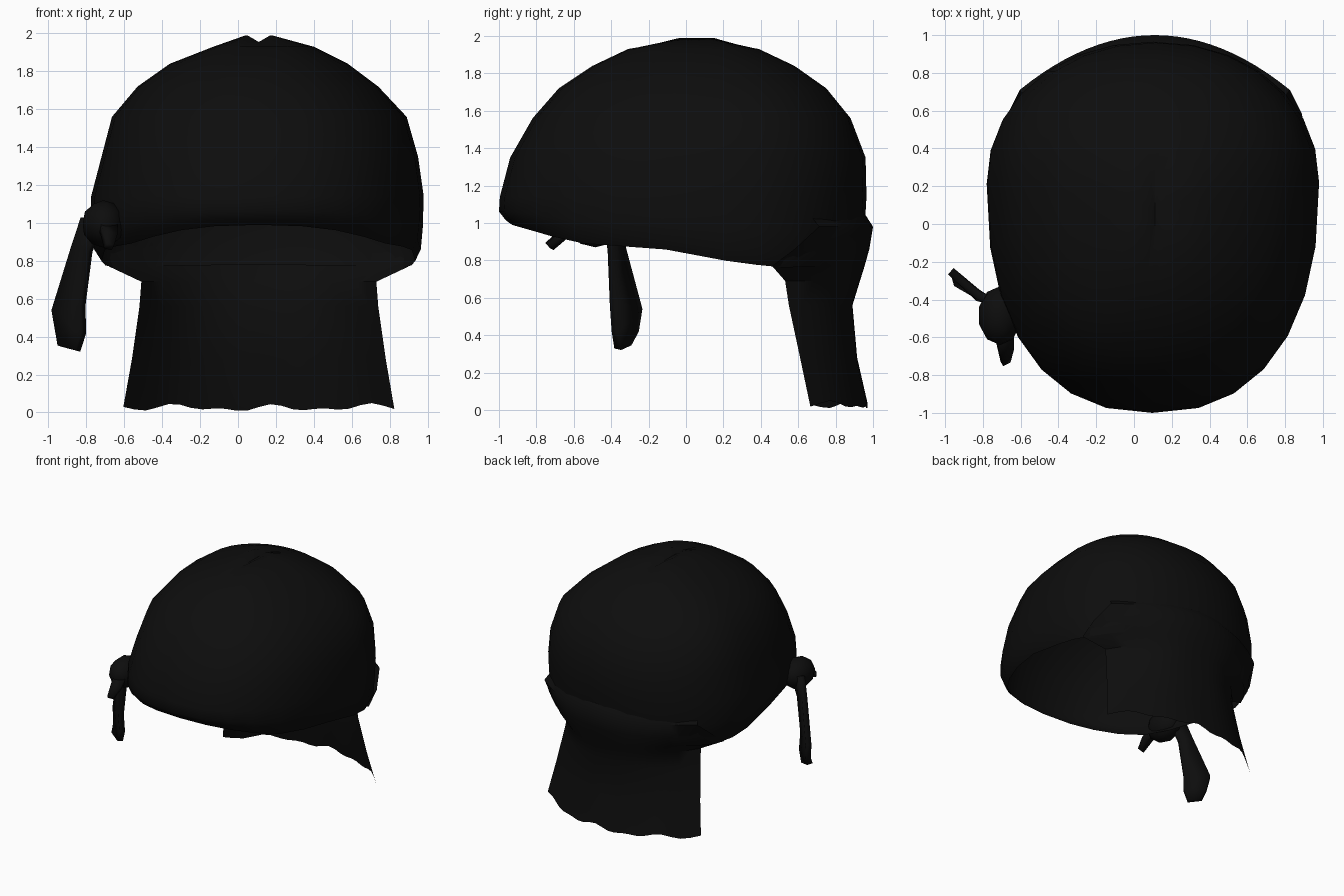
import bpy, bmesh, math

if "Cube" in bpy.data.objects:
    bpy.data.objects.remove(bpy.data.objects["Cube"])

cloth = bpy.data.materials.new("black cloth")
cloth.diffuse_color = (0.004, 0.004, 0.004, 1)
cloth.use_nodes = True
cloth.node_tree.nodes["Principled BSDF"].inputs["Base Color"].default_value = cloth.diffuse_color


def make(name, rows, closed=False, thickness=0.0, apex=None):
    """Skin a list of point rows into a smooth sheet."""
    bm = bmesh.new()
    grid = [[bm.verts.new(p) for p in row] for row in rows]
    n = len(rows[0])
    for a, b in zip(grid, grid[1:]):
        for i in range(n if closed else n - 1):
            j = (i + 1) % n
            bm.faces.new((a[i], a[j], b[j], b[i]))
    if apex:
        tip = bm.verts.new(apex)
        for i in range(n):
            bm.faces.new((grid[-1][i], grid[-1][(i + 1) % n], tip))
    bmesh.ops.recalc_face_normals(bm, faces=bm.faces)
    me = bpy.data.meshes.new(name)
    bm.to_mesh(me)
    bm.free()
    me.materials.append(cloth)
    ob = bpy.data.objects.new(name, me)
    bpy.context.collection.objects.link(ob)
    smooth(ob)
    if thickness:
        mod = ob.modifiers.new("thickness", 'SOLIDIFY')
        mod.thickness = thickness
        mod.offset = 0
    return ob


def smooth(ob):
    bpy.ops.object.select_all(action='DESELECT')
    ob.select_set(True)
    bpy.context.view_layer.objects.active = ob
    bpy.ops.object.shade_smooth_by_angle(angle=math.radians(50))


def interp(table, v):
    for (a, fa), (b, fb) in zip(table, table[1:]):
        if v <= b:
            t = max(0, (v - a) / (b - a))
            return fa + (fb - fa) * t
    return table[-1][1]


def outline(x0, x1, yf, yb, n=28):
    """Egg-shaped ring, widest behind the middle."""
    cx, hx, cy = (x0 + x1) / 2, (x1 - x0) / 2, yf + 0.62 * (yb - yf)
    pts = []
    for i in range(n):
        a = 2 * math.pi * i / n
        c, s = math.cos(a), math.sin(a)
        e = 2 / (2.1 if s > 0 else 2.35)
        h = (yb - cy) if s > 0 else (cy - yf)
        pts.append((cx + hx * math.copysign(abs(c) ** e, c),
                    cy + h * math.copysign(abs(s) ** e, s)))
    return pts


# Cap dome: wavy rim, side wall, then rings up to the crown
RIM = [(-0.93, 0.99), (-0.6, 0.895), (0, 0.85), (0.2, 0.80), (0.5, 0.76), (0.95, 0.78)]
rows = [[(x, y, interp(RIM, y)) for x, y in outline(-0.72, 0.935, -0.93, 0.91)],
        [(x, y, interp(RIM, y) * 0.8 + 0.224) for x, y in outline(-0.76, 0.965, -0.965, 0.94)],
        [(x, y, interp(RIM, y) * 0.45 + 0.616) for x, y in outline(-0.78, 0.975, -1.0, 0.955)]]
for z, *box in [(1.14, -0.775, 0.98, -0.995, 0.965), (1.35, -0.72, 0.95, -0.94, 0.96),
                (1.56, -0.665, 0.89, -0.82, 0.88), (1.72, -0.53, 0.74, -0.68, 0.75),
                (1.84, -0.36, 0.58, -0.50, 0.58), (1.93, -0.13, 0.40, -0.31, 0.39)]:
    rows.append([(x, y, z) for x, y in outline(*box)])
# Small crease along the crown
rows.append([(x, y, 1.99 - 0.035 * max(0, 1 - abs(x - 0.11) / 0.06))
             for x, y in outline(0.04, 0.18, -0.10, 0.2)])
make("cap", rows, closed=True, apex=(0.11, 0.05, 1.955))

# Neck flap: bulging fold at the back of the cap, then a hanging curtain
# z, half width, middle y, edge y, curve power
rows = []
N = 24
for z, hw, ym, ye, p in [(1.05, 0.68, 0.955, 0.66, 2), (0.98, 0.715, 1.0, 0.71, 2),
                         (0.86, 0.78, 0.98, 0.58, 2.2), (0.77, 0.79, 0.955, 0.46, 2.4),
                         (0.69, 0.62, 0.93, 0.53, 2.6), (0.56, 0.63, 0.89, 0.55, 2.6),
                         (0.28, 0.67, 0.915, 0.61, 2.5), (0.03, 0.715, 0.97, 0.665, 2.3)]:
    row = []
    for i in range(N + 1):
        u = 2 * i / N - 1
        hem = 0
        if z < 0.1:
            hem = 0.012 * math.sin(9 * u + 0.6) + 0.01 * math.sin(17 * u) - 0.008 * (1 - u * u)
        row.append((0.11 + hw * u, ym - (ym - ye) * abs(u) ** p, z + hem))
    rows.append(row)
make("neck_flap", rows)

# Knot at the side
bpy.ops.mesh.primitive_ico_sphere_add(subdivisions=2, radius=1, location=(-0.71, -0.485, 0.995))
knot = bpy.context.object
knot.name = "knot"
knot.scale = (0.115, 0.155, 0.125)
knot.data.materials.append(cloth)
smooth(knot)

# Loose ends of the knot
make("long_tie", [[(-0.82, -0.38, 1.03), (-0.71, -0.42, 1.0)],
                  [(-0.87, -0.34, 0.87), (-0.78, -0.40, 0.85)],
                  [(-0.97, -0.25, 0.54), (-0.82, -0.39, 0.56)],
                  [(-0.95, -0.27, 0.42), (-0.815, -0.38, 0.42)],
                  [(-0.94, -0.31, 0.35), (-0.845, -0.365, 0.325)]], thickness=0.045)
make("short_tie", [[(-0.74, -0.56, 1.02), (-0.64, -0.56, 1.0)],
                   [(-0.72, -0.66, 0.95), (-0.64, -0.65, 0.93)],
                   [(-0.70, -0.74, 0.88), (-0.66, -0.72, 0.87)]], thickness=0.04)
